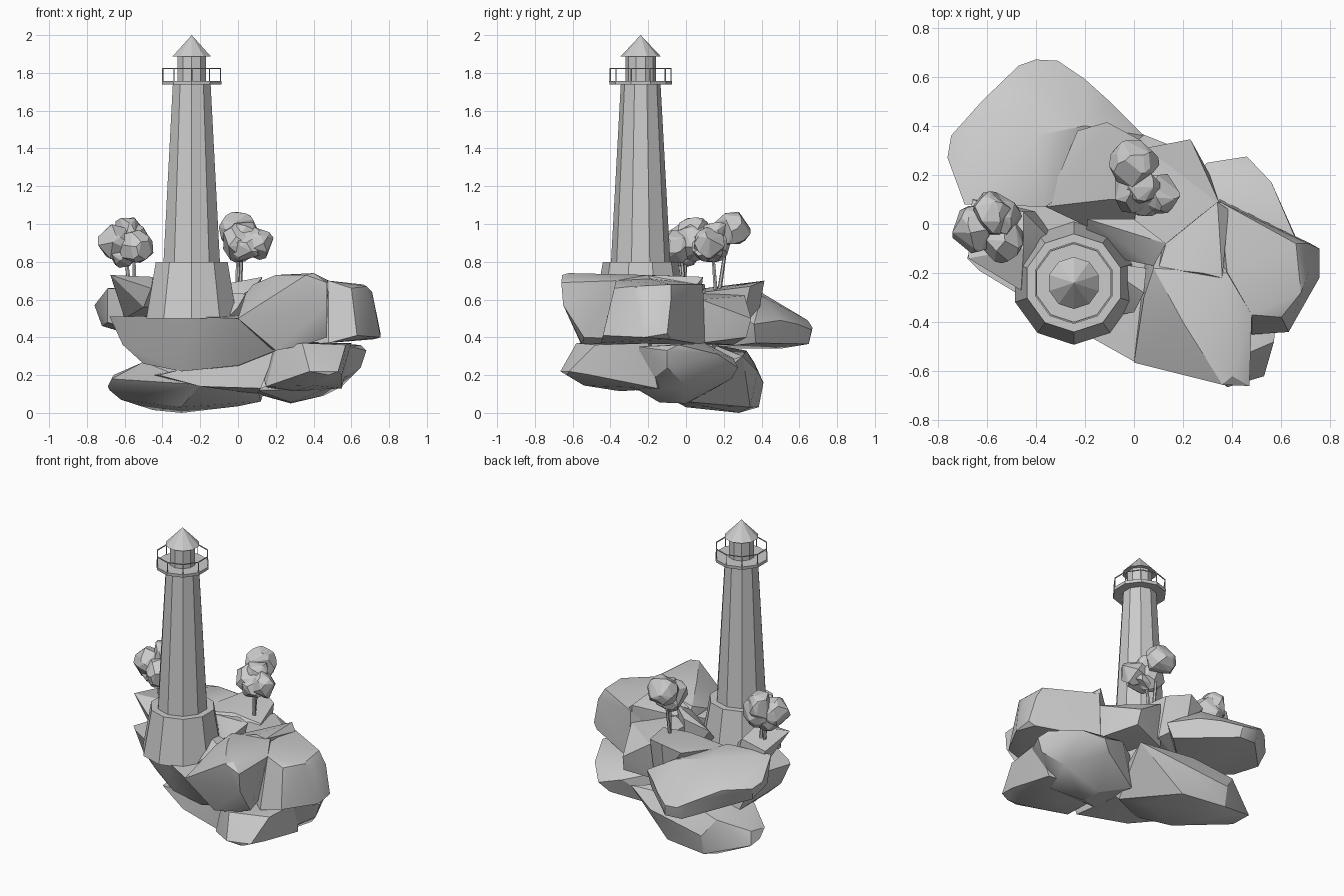
import bpy, bmesh, math, random
from mathutils import Vector

random.seed(4)
TX, TY, SIDES = -0.245, -0.24, 10


def add_object(name, bm):
    bmesh.ops.recalc_face_normals(bm, faces=bm.faces)
    mesh = bpy.data.meshes.new(name)
    bm.to_mesh(mesh)
    bm.free()
    obj = bpy.data.objects.new(name, mesh)
    bpy.context.collection.objects.link(obj)
    return obj


def lathe(name, profile, closed=False):
    """Ten-sided turned part around the tower axis; profile is (radius, z)."""
    bm = bmesh.new()
    rings = []
    for r, z in profile:
        ring = []
        for k in range(SIDES):
            a = -math.pi / 2 + 2 * math.pi * k / SIDES
            ring.append(bm.verts.new((TX + r * math.cos(a), TY + r * math.sin(a), z)))
        rings.append(ring)
    pairs = list(zip(rings, rings[1:]))
    if closed:
        pairs.append((rings[-1], rings[0]))
    else:
        bm.faces.new(rings[0])
        bm.faces.new(rings[-1])
    for a, b in pairs:
        for k in range(SIDES):
            n = (k + 1) % SIDES
            bm.faces.new((a[k], a[n], b[n], b[k]))
    bmesh.ops.remove_doubles(bm, verts=bm.verts, dist=0.0005)
    return add_object(name, bm)


def rod(name, p, q, r1, r2, sides=6):
    """Tapered rod between two points."""
    p, q = Vector(p), Vector(q)
    bm = bmesh.new()
    bmesh.ops.create_cone(bm, cap_ends=True, segments=sides, radius1=r1, radius2=r2,
                          depth=(q - p).length)
    obj = add_object(name, bm)
    obj.location = (p + q) / 2
    obj.rotation_euler = (q - p).to_track_quat('Z', 'Y').to_euler()
    return obj


def rock(name, *points):
    """Boulder wrapped around its corner points, smooth except at sharp edges."""
    bm = bmesh.new()
    for p in points:
        bm.verts.new(p)
    bmesh.ops.convex_hull(bm, input=bm.verts)
    loose = [v for v in bm.verts if not v.link_faces]
    bmesh.ops.delete(bm, geom=loose, context='VERTS')
    for f in bm.faces:
        f.smooth = True
    for e in bm.edges:
        e.smooth = e.calc_face_angle(0) < math.radians(28)
    return add_object(name, bm)


# Lighthouse
lathe("tower_base", [(0.252, 0.50), (0.2, 0.80)])
lathe("tower_shaft", [(0.158, 0.78), (0.105, 1.745)])
lathe("gallery_floor", [(0.165, 1.738), (0.167, 1.758), (0.1, 1.758)])
lathe("lantern_room", [(0.08, 1.75), (0.08, 1.895)])
lathe("lantern_roof", [(0.106, 1.888), (0.0, 2.0)])
lathe("gallery_rail", [(0.158, 1.821), (0.163, 1.821), (0.163, 1.827), (0.158, 1.827)], True)
for k in range(SIDES):
    a = -math.pi / 2 + 2 * math.pi * k / SIDES
    x, y = TX + 0.161 * math.cos(a), TY + 0.161 * math.sin(a)
    rod("rail_post", (x, y, 1.755), (x, y, 1.825), 0.003, 0.003, 4)

# Upper boulders
rock("back_left_boulder",
     (-.69, .08, .66), (-.36, .07, .64), (-.40, .36, .66), (-.2, .4, .62), (-.76, .27, .57),
     (-.745, .36, .55), (-.47, .645, .49), (-.40, .67, .45), (-.31, .665, .44), (-.1, .5, .49),
     (.04, .36, .47), (-.69, .12, .48), (-.72, .32, .46), (-.42, .645, .37), (-.3, .65, .365),
     (0, .37, .37), (-.3, .1, .34), (-.62, .5, .56), (-.2, .59, .47), (-.3, .5, .34))
rock("front_left_ledge",
     (-.68, -.14, .51), (-.63, -.19, .51), (0, -.56, .5), (-.25, -.42, .51), (.2, -.2, .52),
     (-.6, .1, .51), (.1, .2, .52), (-.61, -.14, .36), (-.5, -.15, .26), (-.3, -.26, .22),
     (0, -.38, .25), (.2, -.45, .33), (-.5, .15, .26), (.1, .1, .25))
rock("front_right_boulder",
     (0, -.565, .5), (.04, -.3, .63), (.08, -.18, .68), (.2, -.4, .73), (.36, -.655, .73),
     (.47, -.66, .69), (.4, -.62, .74), (.48, -.37, .7), (.38, -.2, .73), (.47, -.65, .57),
     (.47, -.54, .4), (.2, -.54, .33), (.35, -.55, .36), (.3, 0, .38), (.05, 0, .38))
rock("right_boulder",
     (.35, .09, .68), (.66, -.08, .68), (.68, -.28, .67), (.38, -.2, .71), (.48, -.37, .7),
     (.71, -.08, .6), (.71, -.2, .64), (.6, -.38, .66), (.755, -.1, .42), (.755, -.22, .4),
     (.63, -.44, .41), (.48, -.45, .37), (.48, -.4, .58), (.35, .1, .36), (.72, -.08, .39),
     (.1, -.1, .38))
rock("centre_boulder",
     (.05, .31, .62), (.23, .345, .5), (.31, .2, .5), (.35, .08, .6), (.13, -.08, .64),
     (0, 0, .64), (.05, .2, .63), (.24, .32, .4), (.35, .08, .37), (0, .25, .36), (0, -.1, .36))
rock("centre_peak",
     (.34, .09, .72), (.385, .06, .68), (.28, -.2, .73), (.36, -.22, .73), (.13, -.08, .64),
     (.1, -.18, .67), (.35, .05, .4), (.1, -.1, .4))
rock("back_wedge",
     (-.36, .07, .62), (-.23, .38, .66), (-.11, .415, .7), (.03, .34, .67), (.06, .22, .65),
     (.1, .1, .64), (-.1, .1, .66), (-.1, .38, .5), (.04, .28, .4), (-.3, .1, .4), (0, -.1, .4))
rock("middle_ridge",
     (-.19, .02, .66), (0, .02, .69), (.13, -.08, .72), (.08, -.17, .66), (-.02, -.15, .6),
     (-.2, -.1, .5), (0, 0, .4))
rock("tower_side_stone",
     (.05, -.18, .62), (.04, -.28, .63), (0, -.36, .56), (-.06, -.37, .5), (-.15, -.15, .64),
     (-.15, -.2, .45), (.05, -.2, .45))
rock("left_stone",
     (-.675, -.14, .73), (-.46, -.27, .66), (-.45, -.1, .72), (-.45, .05, .69), (-.66, .1, .68),
     (-.5, -.2, .56), (-.6, .1, .5), (-.4, .05, .5), (-.3, -.1, .55))

# Lower boulders
rock("lower_left_boulder",
     (-.69, .2, .14), (-.66, .25, .2), (-.5, 0, .27), (-.48, .36, .27), (-.4, .41, .16),
     (0, .38, .22), (.2, .3, .3), (.1, -.1, .16), (-.2, -.22, .15), (.12, 0, .06), (0, .1, .035),
     (-.3, .28, 0), (-.45, .3, .015), (-.3, 0, .03), (-.1, .34, .03), (-.62, .2, .07),
     (-.2, .15, .36), (-.2, .32, .33), (-.4, .385, .03), (-.68, .28, .12), (-.67, .12, .18))
rock("lower_right_boulder",
     (.3, .25, .29), (.46, .275, .24), (.56, .17, .31), (.65, -.04, .36), (.68, -.1, .33),
     (.6, -.25, .35), (.65, -.1, .24), (.55, 0, .14), (.45, -.05, .09), (.28, 0, .05),
     (.28, -.14, .055), (.4, .24, .18), (.1, -.25, .12), (.1, .1, .1), (.45, -.25, .12),
     (0, 0, .36), (.35, .1, .37))
rock("lower_front_boulder",
     (.38, -.665, .22), (.48, -.63, .2), (.53, -.62, .22), (.34, -.58, .37), (.57, -.48, .36),
     (.55, -.5, .2), (.2, -.46, .34), (.15, -.45, .14), (.6, -.2, .37), (.4, -.54, .145),
     (.55, -.15, .13), (.1, -.1, .3), (.15, -.1, .13), (.3, -.35, .115))
rock("lower_front_slab",
     (-.42, -.2, .2), (.2, -.42, .33), (.12, -.4, .13), (-.2, -.3, .14), (-.45, 0, .2),
     (.1, 0, .1), (.1, 0, .3), (-.3, -.25, .23))


# Trees
def tree(name, blobs, stems):
    for x, y, z, r in blobs:
        bm = bmesh.new()
        for _ in range(34):
            d = Vector([random.gauss(0, 1) for _ in range(3)]).normalized()
            bm.verts.new(d * r * random.uniform(1.0, 1.06))
        bmesh.ops.convex_hull(bm, input=bm.verts)
        bmesh.ops.dissolve_limit(bm, angle_limit=math.radians(12), verts=bm.verts, edges=bm.edges)
        obj = add_object(name + "_foliage", bm)
        obj.location = (x, y, z)
    for p, q in stems:
        rod(name + "_trunk", p, q, 0.012, 0.008)


tree("left_tree",
     [(-.59, .04, .95, .092), (-.54, -.065, .875, .092), (-.65, -.02, .9, .095),
      (-.56, .03, .9, .1), (-.61, -.01, .86, .09)],
     [((-.575, -.01, .66), (-.6, .0, .9)), ((-.55, -.01, .66), (-.55, -.03, .9))])
tree("right_tree",
     [(0, .245, .97, .098), (.105, .125, .895, .085), (0, .14, .9, .1), (.05, .12, .88, .09),
      (.03, .16, .95, .075)],
     [((-.005, .17, .6), (0, .22, .94)), ((.01, .16, .6), (.02, .14, .88))])
